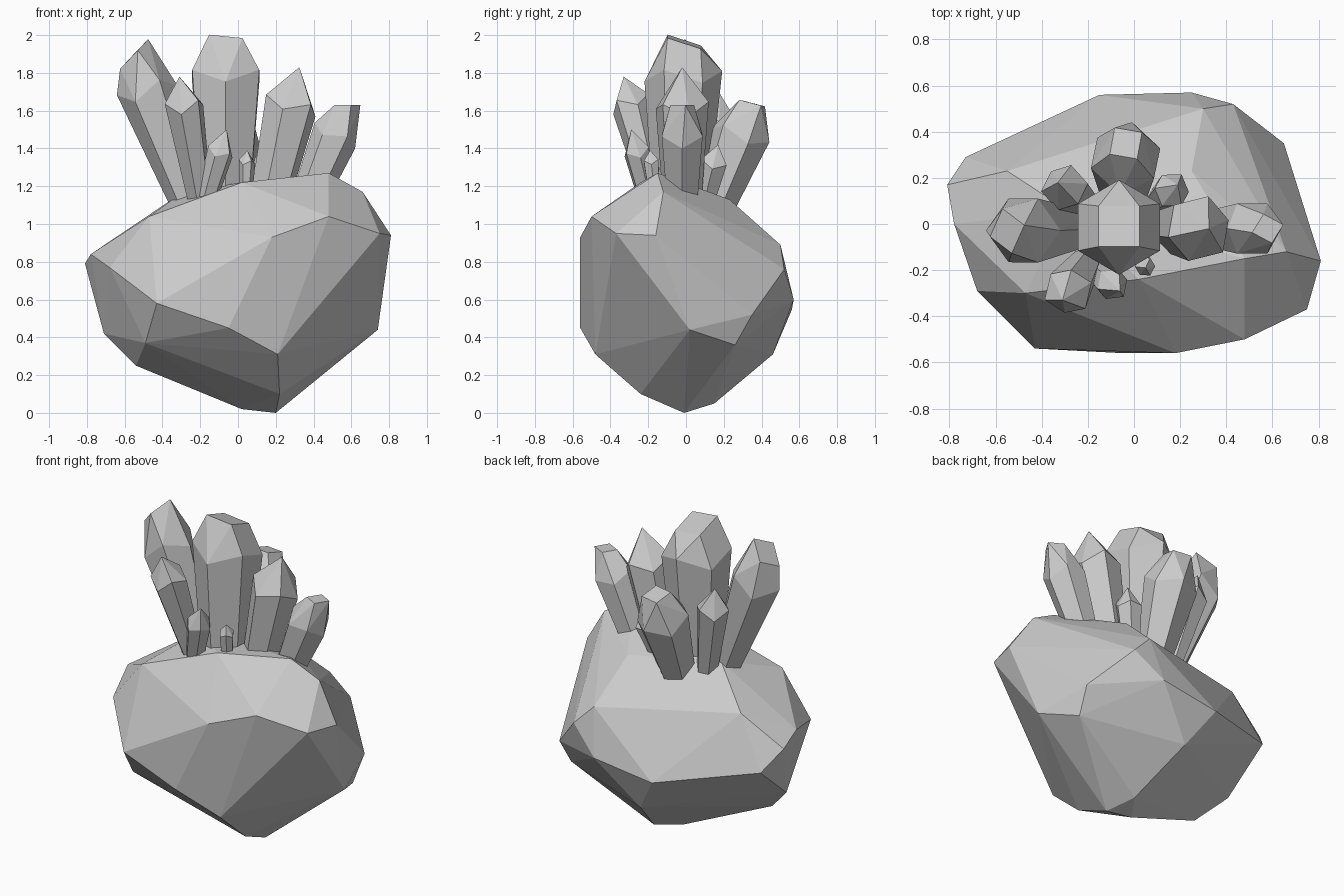
import bpy, bmesh, math
from mathutils import Vector

if "Cube" in bpy.data.objects:
    bpy.data.objects.remove(bpy.data.objects["Cube"])


def hull_object(name, points):
    bm = bmesh.new()
    for p in points:
        bm.verts.new(p)
    bmesh.ops.convex_hull(bm, input=bm.verts)
    junk = [v for v in bm.verts if not v.link_faces]
    bmesh.ops.delete(bm, geom=junk, context='VERTS')
    bmesh.ops.dissolve_limit(bm, angle_limit=math.radians(2), verts=bm.verts, edges=bm.edges)
    bmesh.ops.recalc_face_normals(bm, faces=bm.faces)
    me = bpy.data.meshes.new(name)
    bm.to_mesh(me)
    bm.free()
    ob = bpy.data.objects.new(name, me)
    bpy.context.collection.objects.link(ob)
    return ob


# Boulder: faceted hull around its corner points
rock = [
    # upper corners
    (.02, -.24, 1.22), (.48, -.15, 1.27), (.66, -.12, 1.17), (-.47, -.30, 1.04),
    (-.29, .06, 1.17), (.25, .23, 1.13), (-.55, .23, .97),
    # belt
    (.18, -.56, .93), (.48, -.50, 1.04), (.75, -.37, .95), (.81, -.16, .94),
    (.43, .52, .76), (.30, .50, .89), (.25, .57, .60), (-.15, .56, .545), (.65, .35, .52),
    (-.73, .29, .66), (-.81, .17, .79), (-.78, 0, .84), (-.68, -.29, .77),
    (-.43, -.54, .58), (-.05, -.56, .45), (.74, .02, .44),
    # underside
    (-.71, .0, .42), (-.49, -.36, .37), (-.54, -.10, .25), (.21, -.48, .31), (.22, -.24, .10),
    (.63, .26, .36), (.0, .46, .31), (.20, -.01, 0), (.02, 0, .02), (.12, .15, .05),
]
hull_object("rock_base", rock)


# Crystal: hexagonal shaft flaring to a shoulder, then tapering to a small tilted cap
def crystal(name, base, tip, r0, r1, shoulder, cap, turn, tilt=(0, 0)):
    base, tip = Vector(base), Vector(tip)
    axis = tip - base
    length = axis.length
    w = axis.normalized()
    u = (Vector((1, 0, 0)) - w * w.x).normalized()
    v = w.cross(u)
    pts = []
    for i in range(6):
        a = math.radians(turn + 60 * i)
        d = u * math.cos(a) + v * math.sin(a)
        pts.append(base + d * r0)
        lift = (.035 if i % 2 else -.035) * length
        pts.append(base + w * (shoulder * length + lift) + d * r1)
    n = 4 if cap > .02 else 1
    for i in range(n):
        a = math.radians(turn + 15 + 90 * i)
        c, s = math.cos(a) * cap, math.sin(a) * cap
        pts.append(tip + u * c + v * s + w * (c * tilt[0] + s * tilt[1]))
    return hull_object(name, pts)


crystal("crystal_centre", (-.065, -.03, 1.05), (-.065, -.01, 1.965), .14, .205, .80, .125, 30, (-.1, -.3))
crystal("crystal_left", (-.23, -.02, 1.02), (-.55, -.03, 1.90), .085, .16, .78, .10, 0, (.5, 0))
crystal("crystal_front_left", (-.19, -.14, 1.05), (-.31, -.33, 1.78), .06, .105, .80, 0, 20)
crystal("crystal_front", (-.19, -.18, 1.05), (-.06, -.29, 1.50), .05, .072, .74, 0, 10)
crystal("crystal_front_tiny", (.04, -.16, 1.08), (.05, -.19, 1.39), .028, .044, .80, 0, 0)
crystal("crystal_right", (.15, -.02, 1.05), (.325, -.02, 1.83), .10, .145, .74, 0, 15)
crystal("crystal_far_right", (.34, -.02, 1.05), (.58, -.02, 1.63), .085, .125, .72, .065, 0, (.4, 0))
crystal("crystal_back", (-.04, .12, 1.02), (-.035, .35, 1.64), .10, .16, .72, .085, 20, (0, .1))
crystal("crystal_back_left", (-.20, .08, 1.05), (-.33, .18, 1.69), .06, .10, .78, 0, 10)
crystal("crystal_back_right", (.09, .08, 1.05), (.19, .17, 1.42), .055, .08, .74, 0, 0)
